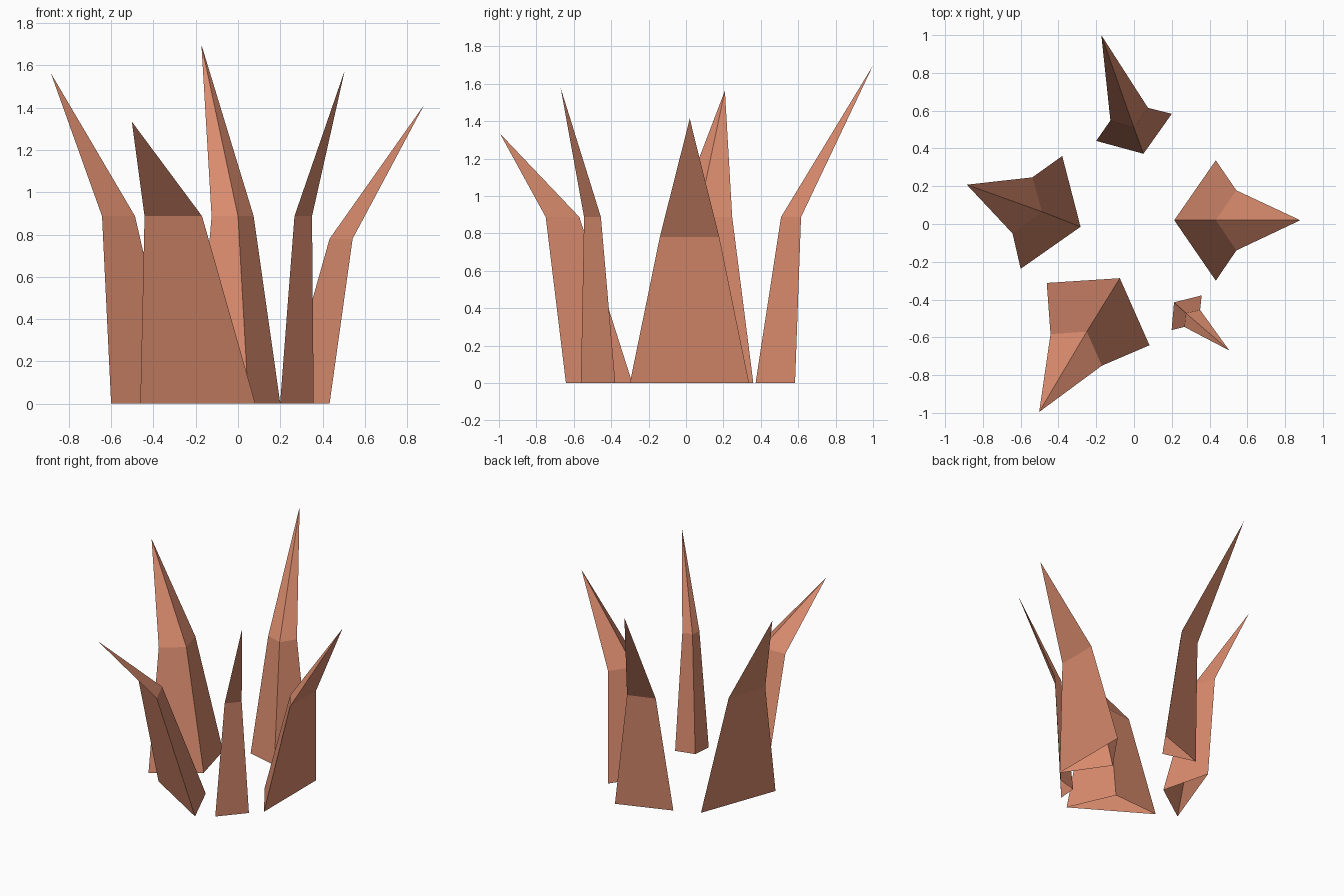
import bpy, bmesh

if "Cube" in bpy.data.objects:
    bpy.data.objects.remove(bpy.data.objects["Cube"])

clay = bpy.data.materials.new("terracotta")
clay.diffuse_color = (0.70, 0.26, 0.155, 1)
clay.use_nodes = True
clay.node_tree.nodes["Principled BSDF"].inputs["Base Color"].default_value = clay.diffuse_color


def spike(name, base, knee_z, knee, tip):
    """Open-bottomed three-sided spike: base triangle, bent at the knee, ending in a point."""
    bm = bmesh.new()
    low = [bm.verts.new((x, y, 0)) for x, y in base]
    mid = [bm.verts.new((x, y, knee_z)) for x, y in knee]
    top = bm.verts.new(tip)
    for i in range(3):
        j = (i + 1) % 3
        bm.faces.new((low[i], low[j], mid[j], mid[i]))
        bm.faces.new((mid[i], mid[j], top))
    bmesh.ops.recalc_face_normals(bm, faces=bm.faces)
    # the shell is open, so make sure the walls face away from its axis
    centre = sum((v.co for v in low), low[0].co * 0) / 3
    wall = bm.faces[:][0]
    wall.normal_update()
    if wall.normal.dot(wall.calc_center_median() - (centre + sum((v.co for v in mid), centre * 0) / 3) / 2) < 0:
        bmesh.ops.reverse_faces(bm, faces=bm.faces)
    mesh = bpy.data.meshes.new(name)
    bm.to_mesh(mesh)
    bm.free()
    mesh.materials.append(clay)
    bpy.context.collection.objects.link(bpy.data.objects.new(name, mesh))


# Corners run: inner corner, then the two outer corners
spike("right_spike", [(0.213, 0.02), (0.433, -0.30), (0.433, 0.337)], 0.78,
      [(0.433, 0.02), (0.542, -0.14), (0.542, 0.178)], (0.88, 0.02, 1.413))
spike("back_spike", [(0.05, 0.372), (0.20, 0.583), (-0.20, 0.44)], 0.887,
      [(0.0, 0.508), (0.074, 0.615), (-0.125, 0.548)], (-0.173, 1.0, 1.698))
spike("left_spike", [(-0.283, -0.015), (-0.38, 0.36), (-0.60, -0.237)], 0.887,
      [(-0.487, 0.065), (-0.538, 0.247), (-0.643, -0.05)], (-0.885, 0.208, 1.563))
spike("front_wide_spike", [(-0.075, -0.287), (-0.462, -0.312), (0.082, -0.642)], 0.887,
      [(-0.25, -0.57), (-0.442, -0.583), (-0.17, -0.75)], (-0.502, -0.995, 1.334))
spike("front_small_spike", [(0.212, -0.415), (0.199, -0.562), (0.358, -0.378)], 0.887,
      [(0.275, -0.472), (0.267, -0.545), (0.35, -0.455)], (0.505, -0.67, 1.577))
